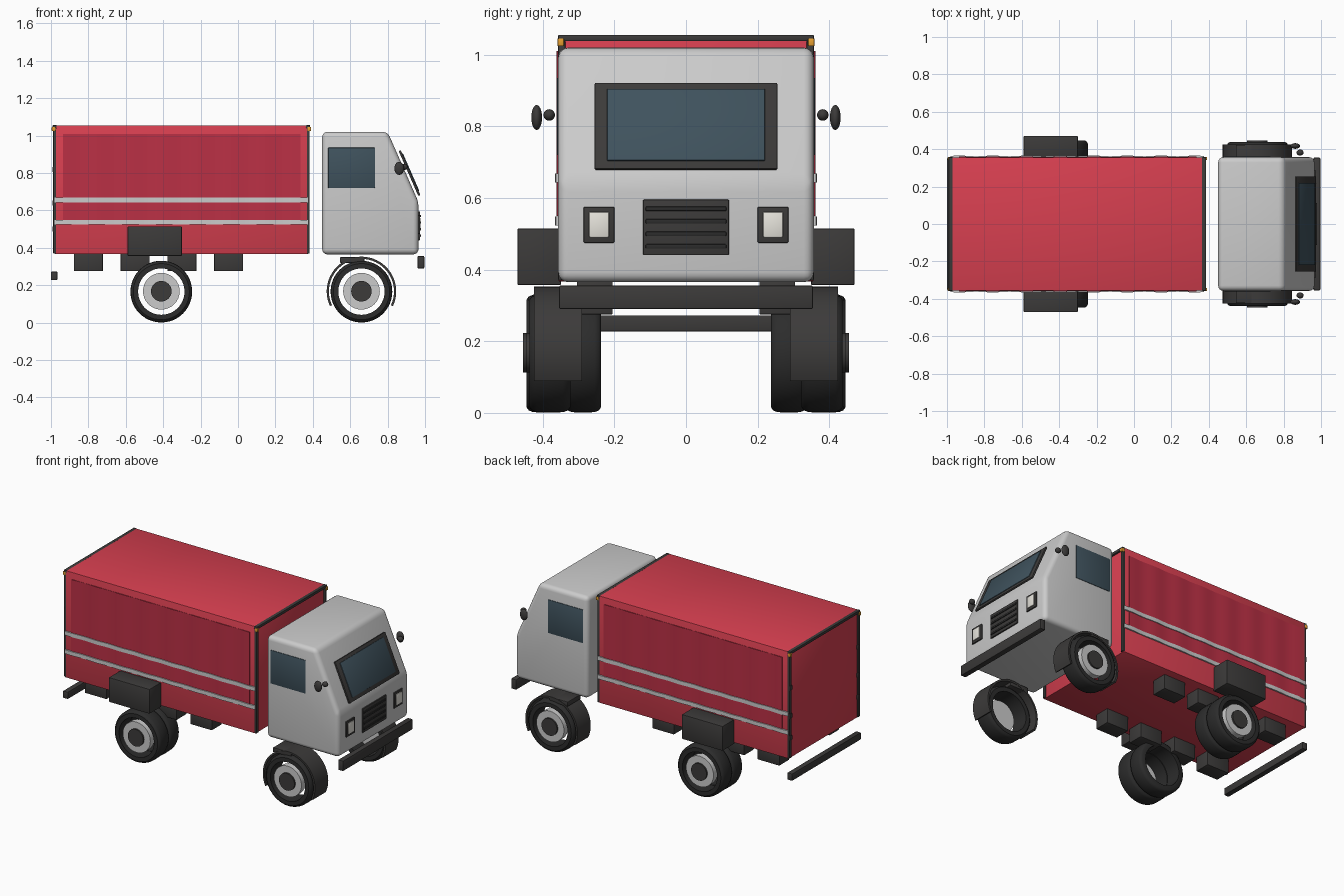
import bpy, bmesh, math
from mathutils import Vector

if "Cube" in bpy.data.objects:
    bpy.data.objects.remove(bpy.data.objects["Cube"])


def material(name, r, g, b):
    m = bpy.data.materials.new(name)
    m.diffuse_color = (r, g, b, 1)
    m.use_nodes = True
    m.node_tree.nodes["Principled BSDF"].inputs["Base Color"].default_value = m.diffuse_color
    return m


RED = material("red_body", 0.68, 0.05, 0.08)
CURTAIN = material("red_curtain", 0.5, 0.03, 0.06)
DARK = material("dark_trim", 0.045, 0.043, 0.042)
BLACK = material("tyre_black", 0.025, 0.025, 0.025)
GLASS = material("window_glass", 0.05, 0.085, 0.11)
LAMP = material("lamp_white", 0.8, 0.78, 0.72)
AMBER = material("amber_lamp", 0.8, 0.35, 0.03)


def finish(name, bm, mat, bevel=0, segments=2):
    bmesh.ops.recalc_face_normals(bm, faces=bm.faces)
    if bevel:
        bmesh.ops.bevel(bm, geom=bm.edges[:], offset=bevel, segments=segments,
                        profile=0.5, affect='EDGES', clamp_overlap=True)
    me = bpy.data.meshes.new(name)
    bm.to_mesh(me)
    bm.free()
    ob = bpy.data.objects.new(name, me)
    bpy.context.collection.objects.link(ob)
    if mat:
        me.materials.append(mat)
    bpy.ops.object.select_all(action='DESELECT')
    bpy.context.view_layer.objects.active = ob
    ob.select_set(True)
    bpy.ops.object.shade_smooth_by_angle(angle=math.radians(35))
    return ob


def box(name, center, size, mat=None, bevel=0.003, tilt=0):
    bm = bmesh.new()
    bmesh.ops.create_cube(bm, size=1)
    for v in bm.verts:
        v.co = Vector(a * b for a, b in zip(v.co, size))
    ob = finish(name, bm, mat, bevel)
    ob.location = center
    ob.rotation_euler.y = tilt
    return ob


def prism(name, pts, offset, mat=None, bevel=0, segments=2):
    bm = bmesh.new()
    face = bm.faces.new([bm.verts.new(p) for p in pts])
    ext = bmesh.ops.extrude_face_region(bm, geom=[face])
    moved = [g for g in ext["geom"] if isinstance(g, bmesh.types.BMVert)]
    bmesh.ops.translate(bm, verts=moved, vec=offset)
    return finish(name, bm, mat, bevel, segments)


def lathe(name, profile, center, mat=None, start=0, sweep=360, steps=48):
    """Sweep a closed (radius, y) loop around the y axis."""
    bm = bmesh.new()
    full = sweep == 360
    rings = []
    for i in range(steps if full else steps + 1):
        a = math.radians(start + sweep * i / steps)
        rings.append([bm.verts.new((r * math.cos(a), y, r * math.sin(a))) for r, y in profile])
    n = len(profile)
    for i in range(steps):
        p, q = rings[i], rings[(i + 1) % len(rings)]
        for j in range(n):
            bm.faces.new((p[j], p[(j + 1) % n], q[(j + 1) % n], q[j]))
    if not full:
        bm.faces.new(rings[0])
        bm.faces.new(rings[-1])
    ob = finish(name, bm, mat)
    ob.location = center
    return ob


def cylinder(name, center, radius, depth, mat=None):
    bm = bmesh.new()
    bmesh.ops.create_cone(bm, cap_ends=True, segments=32, radius1=radius, radius2=radius, depth=depth)
    ob = finish(name, bm, mat)
    ob.location = center
    ob.rotation_euler.x = math.pi / 2


def ellipsoid(name, center, size, mat):
    bm = bmesh.new()
    bmesh.ops.create_uvsphere(bm, u_segments=20, v_segments=12, radius=1)
    for v in bm.verts:
        v.co = Vector(a * b for a, b in zip(v.co, size))
    finish(name, bm, mat).location = center


def wavy(name, s, x0, x1, z0, z1, y, amp, mat):
    """Folded sheet on the cargo side, s = side sign."""
    n = 56
    xs = [x0 + (x1 - x0) * i / n for i in range(n + 1)]
    pts = [(x, s * (y + amp * math.sin((x + 0.98) * 2 * math.pi / 0.18)), z0) for x in xs]
    pts += [(x1, s * 0.345, z0), (x0, s * 0.345, z0)]
    prism(name, pts, (0, 0, z1 - z0), mat)


# Cab body and windscreen
prof = [(0.45, 0.365), (0.45, 1.02), (0.80, 1.02), (0.965, 0.645), (0.965, 0.365)]
prism("cab", [(x, -0.357, z) for x, z in prof], (0, 0.714, 0), None, 0.028, 4)
tilt = -math.radians(23.6)
box("windscreen_frame", (0.917, 0, 0.80), (0.012, 0.51, 0.262), DARK, 0.003, tilt)
box("windscreen", (0.920, 0, 0.803), (0.012, 0.44, 0.218), GLASS, 0.001, tilt)

# Grille and bumpers
box("grille", (0.966, 0, 0.518), (0.014, 0.24, 0.155), DARK)
for i in range(4):
    box("grille_slat", (0.974, 0, 0.465 + i * 0.035), (0.008, 0.225, 0.012), BLACK, 0.002)
box("front_bumper", (0.978, 0, 0.323), (0.036, 0.71, 0.066), DARK, 0.005)
box("rear_bumper", (-0.983, 0, 0.25), (0.034, 0.70, 0.045), DARK)

# Cargo box with its end frames
box("cargo_box", (-0.303, 0, 0.711), (1.354, 0.712, 0.688), RED)
for x in (-0.98, 0.375):
    box("top_rail", (x, 0, 1.047), (0.022, 0.714, 0.018), DARK)
    for s in (-1, 1):
        box("corner_post", (x, s * 0.347, 0.705), (0.016, 0.02, 0.67), DARK)
        box("corner_lamp", (x + math.copysign(0.006, x), s * 0.35, 1.035), (0.02, 0.018, 0.022), AMBER)

tyre = [(0.124, -0.5), (0.150, -0.5), (0.159, -0.44), (0.164, -0.32), (0.165, 0),
        (0.164, 0.32), (0.159, 0.44), (0.150, 0.5), (0.124, 0.5)]


def wheel(name, x, y, s, width, hub):
    lathe(name + "_tyre", [(r, t * width) for r, t in tyre], (x, y, 0.166), BLACK)
    if hub:
        outer = y + s * width / 2
        cylinder(name + "_rim", (x, outer - s * 0.02, 0.168), 0.098, 0.04)
        cylinder(name + "_hub", (x, outer - s * 0.005, 0.168), 0.055, 0.03, DARK)


for s in (-1, 1):
    # Side window, headlamp and mirror
    box("side_window", (0.607, s * 0.356, 0.828), (0.25, 0.008, 0.215), GLASS, 0.002)
    box("headlamp_frame", (0.966, s * 0.243, 0.525), (0.014, 0.086, 0.10), DARK)
    box("headlamp", (0.971, s * 0.243, 0.526), (0.012, 0.056, 0.07), LAMP)
    ellipsoid("mirror", (0.862, s * 0.417, 0.825), (0.026, 0.015, 0.035), DARK)
    ellipsoid("mirror_arm", (0.888, s * 0.382, 0.832), (0.019, 0.016, 0.016), DARK)

    # Curtain and straps
    wavy("side_curtain", s, -0.935, 0.335, 0.55, 1.01, 0.359, 0.002, CURTAIN)
    for z in (0.643, 0.524):
        wavy("side_strap", s, -0.98, 0.375, z, z + 0.025, 0.364, 0.002, None)

    # Chassis boxes and side tank
    for i in range(4):
        box("chassis_block", (-0.80 + 0.25 * i, s * 0.255, 0.325), (0.155, 0.10, 0.10), DARK)
    box("side_tank", (-0.445, s * 0.41, 0.436), (0.29, 0.122, 0.158), DARK, 0.004)

    # Rear door hinges
    for z in (0.5, 0.64, 0.82):
        box("door_hinge", (-0.984, s * 0.345, z), (0.014, 0.024, 0.03), DARK)

    # Wheels: single front, twin rear
    wheel("front_wheel", 0.66, s * 0.38, s, 0.115, True)
    wheel("rear_outer_wheel", -0.41, s * 0.393, s, 0.105, True)
    wheel("rear_inner_wheel", -0.41, s * 0.287, s, 0.10, False)

    # Front mudguard
    guard = [(0.174, -0.067), (0.186, -0.067), (0.186, 0.067), (0.174, 0.067)]
    lathe("mudguard", guard, (0.66, s * 0.358, 0.167), DARK, -25, 230, 36)
    box("mudguard_bracket", (0.61, s * 0.358, 0.335), (0.13, 0.13, 0.03), DARK)
